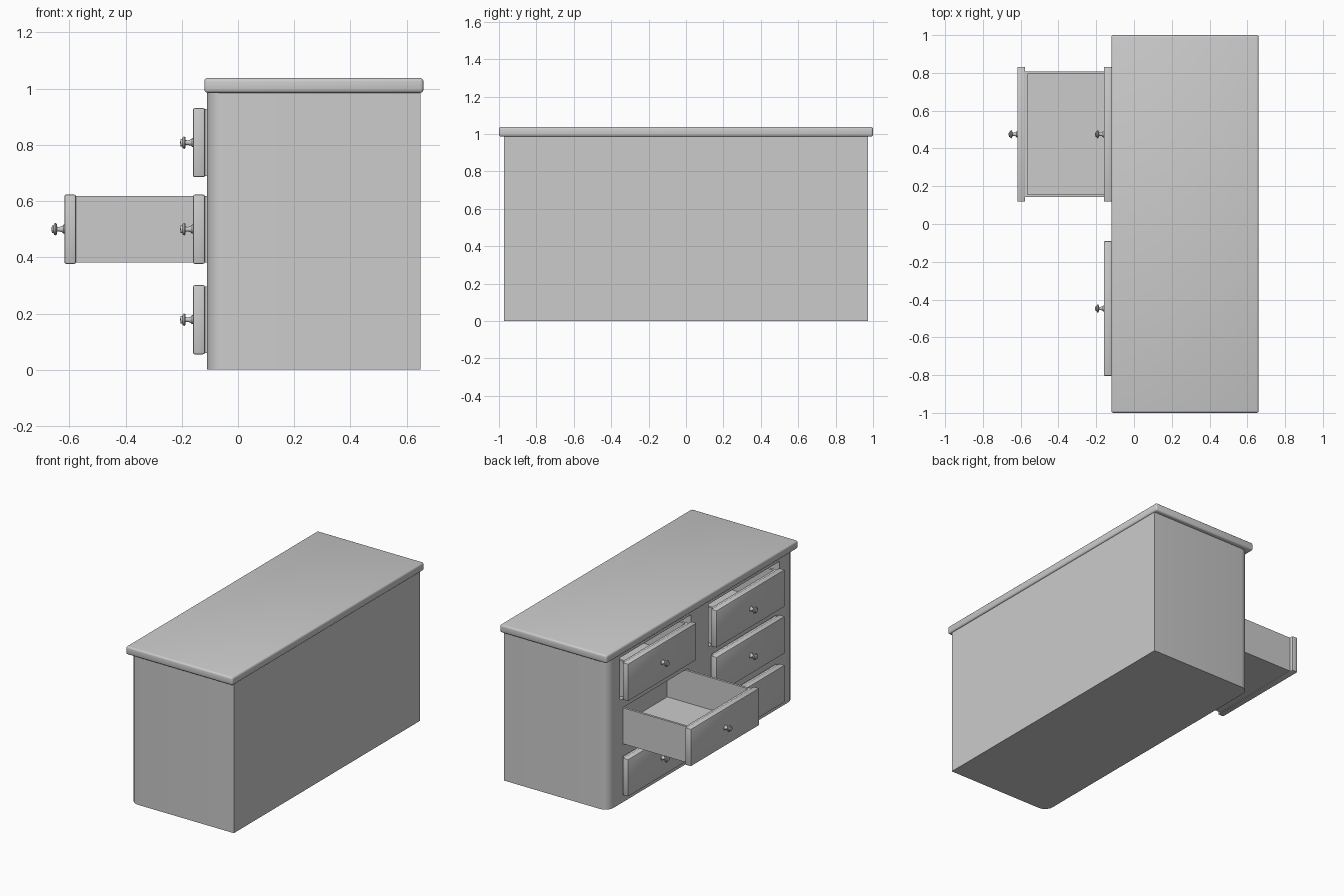
import bpy, bmesh, math
from mathutils import Matrix, Vector

if "Cube" in bpy.data.objects:
    bpy.data.objects.remove(bpy.data.objects["Cube"])


def add_box(bm, lo, hi):
    c = [(a + b) / 2 for a, b in zip(lo, hi)]
    s = [b - a for a, b in zip(lo, hi)]
    m = Matrix.Translation(c) @ Matrix.Diagonal((*s, 1))
    return bmesh.ops.create_cube(bm, size=1, matrix=m)["verts"]


def finish(bm, name, smooth=True):
    bmesh.ops.recalc_face_normals(bm, faces=bm.faces)
    me = bpy.data.meshes.new(name)
    bm.to_mesh(me)
    bm.free()
    ob = bpy.data.objects.new(name, me)
    bpy.context.collection.objects.link(ob)
    bpy.ops.object.select_all(action='DESELECT')
    ob.select_set(True)
    bpy.context.view_layer.objects.active = ob
    if smooth:
        bpy.ops.object.shade_smooth_by_angle(angle=math.radians(35))
    return ob


def bevelled_box(name, lo, hi, width, segments):
    bm = bmesh.new()
    add_box(bm, lo, hi)
    bmesh.ops.bevel(bm, geom=bm.edges[:], offset=width, segments=segments,
                    profile=0.5, affect='EDGES')
    return finish(bm, name)


columns = (("left", 0.475), ("right", -0.447))
rows = (("lower", 0.178), ("middle", 0.5), ("upper", 0.808))

# Drawer openings, the upper pair taller than the drawers
bm = bmesh.new()
for _, y in columns:
    for row, z in rows:
        top = 0.965 if row == "upper" else z + 0.124
        side = 0.37 if row == "upper" else 0.34
        add_box(bm, (-0.3, y - side, z - 0.124), (0.55, y + side, top))
cutter = finish(bm, "opening_cutter", False)
cutter.hide_render = True

# Cabinet body with rounded front corners
bm = bmesh.new()
add_box(bm, (-0.11, -0.972, 0), (0.65, 0.972, 0.99))
corners = [e for e in bm.edges if all(v.co.x < 0 for v in e.verts)
           and abs(e.verts[0].co.y - e.verts[1].co.y) < 1e-4]
bmesh.ops.bevel(bm, geom=corners, offset=0.06, segments=5, profile=0.5, affect='EDGES')
body = finish(bm, "cabinet_body", False)
mod = body.modifiers.new("openings", 'BOOLEAN')
mod.operation = 'DIFFERENCE'
mod.solver = 'EXACT'
mod.object = cutter
bpy.ops.object.modifier_apply(modifier=mod.name)
bpy.ops.object.shade_smooth_by_angle(angle=math.radians(35))
bpy.data.objects.remove(cutter)

# Table top
bevelled_box("cabinet_top", (-0.12, -1, 0.985), (0.66, 1, 1.038), 0.012, 3)

# Knob profile: distance out from the drawer front, radius
knob_profile = [(-0.002, 0.016), (0.003, 0.016), (0.008, 0.011), (0.018, 0.008),
                (0.026, 0.009), (0.027, 0.019), (0.031, 0.022), (0.036, 0.02),
                (0.038, 0.014), (0.044, 0.013), (0.046, 0.0)]


def make_knob(name, x, y, z):
    bm = bmesh.new()
    vs = [bm.verts.new((x - d, y, z + r)) for d, r in knob_profile]
    es = [bm.edges.new(p) for p in zip(vs, vs[1:])]
    bmesh.ops.spin(bm, geom=vs + es, cent=Vector((x, y, z)), axis=(1, 0, 0),
                   angle=math.tau, steps=20)
    bmesh.ops.remove_doubles(bm, verts=bm.verts, dist=1e-4)
    finish(bm, name)


def make_drawer(name, x, y, z):
    # Front panel
    bevelled_box(name + "_front", (x, y - 0.357, z - 0.123),
                 (x + 0.042, y + 0.357, z + 0.123), 0.006, 2)
    # Open tray: floor, two sides, inner front and back
    x0, x1, w, t = x + 0.04, x + 0.66, 0.333, 0.015
    lo, hi = z - 0.118, z + 0.119
    bm = bmesh.new()
    add_box(bm, (x0, y - w, lo), (x1, y + w, lo + 0.025))
    for s in (-1, 1):
        a, b = sorted((s * w, s * (w - t)))
        add_box(bm, (x0, y + a, lo), (x1, y + b, hi))
    for a in (x0, x1 - t):
        add_box(bm, (a, y - w + t, lo), (a + t, y + w - t, hi))
    finish(bm, name + "_tray", False)
    make_knob(name + "_knob", x, y, z)


# Six drawers, one pulled out
for col, y in columns:
    for row, z in rows:
        opened = (col, row) == ("left", "middle")
        make_drawer(f"{row}_{col}_drawer", -0.618 if opened else -0.16, y, z)
